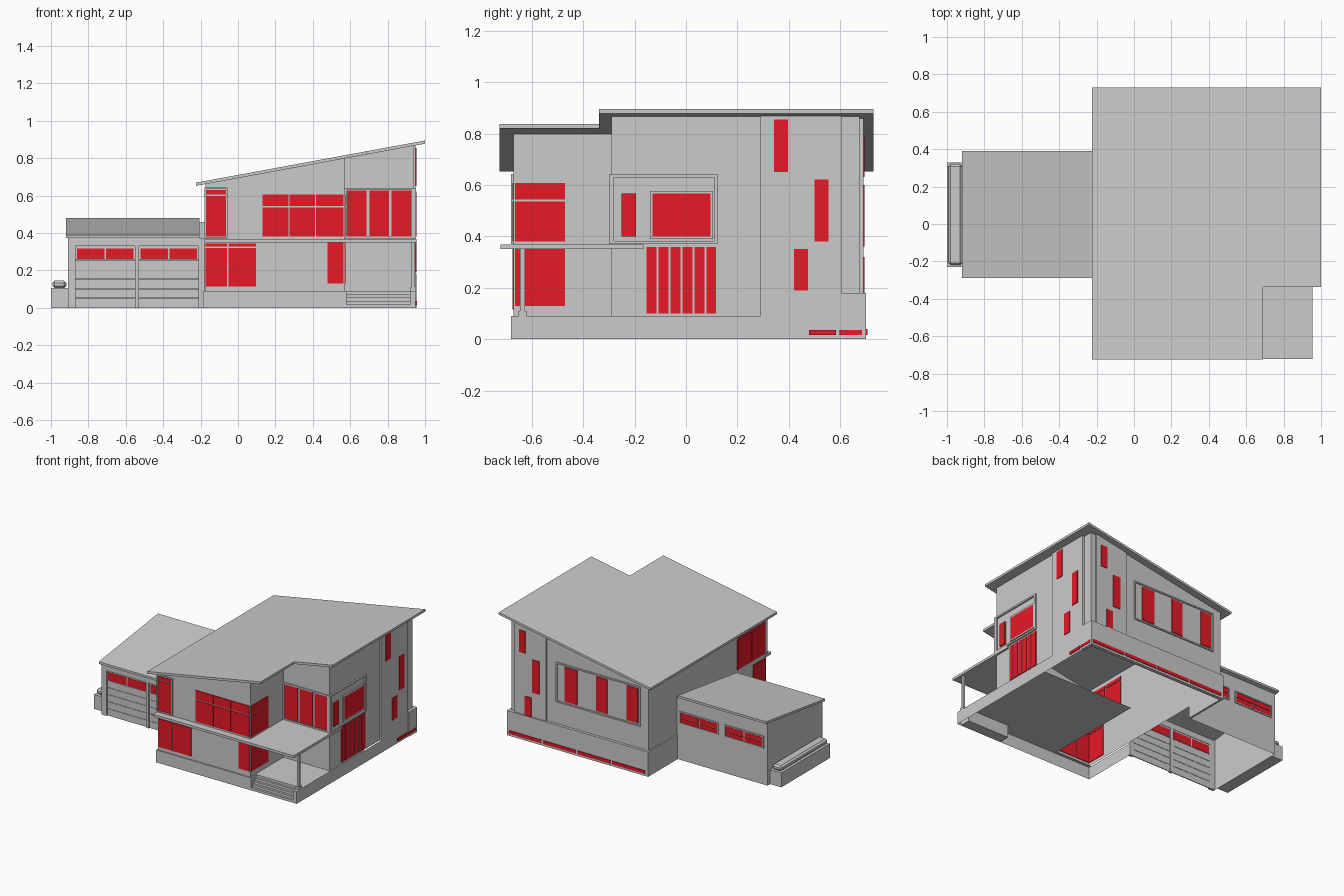
import bpy, bmesh

if "Cube" in bpy.data.objects:
    bpy.data.objects.remove(bpy.data.objects["Cube"])

red = bpy.data.materials.new("red_glass")
red.diffuse_color = (0.8, 0.01, 0.02, 1)
red.use_nodes = True
red.node_tree.nodes["Principled BSDF"].inputs["Base Color"].default_value = red.diffuse_color


def mesh(name, verts, faces, mat=None, fix=True):
    me = bpy.data.meshes.new(name)
    me.from_pydata(verts, [], faces)
    if fix:
        bm = bmesh.new()
        bm.from_mesh(me)
        bmesh.ops.recalc_face_normals(bm, faces=bm.faces)
        bm.to_mesh(me)
        bm.free()
    ob = bpy.data.objects.new(name, me)
    bpy.context.collection.objects.link(ob)
    if mat:
        me.materials.append(mat)
    return ob


def as_fn(z):
    return z if callable(z) else (lambda x, y: z)


def prism(name, poly, z0, z1, mat=None):
    """Solid from a plan outline between two heights (numbers or functions)."""
    f0, f1, n = as_fn(z0), as_fn(z1), len(poly)
    verts = [(x, y, f0(x, y)) for x, y in poly] + [(x, y, f1(x, y)) for x, y in poly]
    faces = [tuple(range(n))[::-1], tuple(range(n, 2 * n))]
    faces += [(i, (i + 1) % n, (i + 1) % n + n, i + n) for i in range(n)]
    return mesh(name, verts, faces, mat)


def sheet(name, path, z0, z1, closed=False):
    """Open wall skin following a counter-clockwise plan path."""
    f0, f1, n = as_fn(z0), as_fn(z1), len(path)
    verts = [(x, y, f0(x, y)) for x, y in path] + [(x, y, f1(x, y)) for x, y in path]
    faces = [(i, (i + 1) % n, (i + 1) % n + n, i + n) for i in range(n if closed else n - 1)]
    return mesh(name, verts, faces, fix=False)


def box(name, x0, x1, y0, y1, z0, z1, mat=None):
    return prism(name, [(x0, y0), (x1, y0), (x1, y1), (x0, y1)], z0, z1, mat)


def panes(name, axis, at, spans, rows):
    """Grid of red panes set in a wall lying at a fixed x or y."""
    t = 0.005
    for a, b in spans:
        for z0, z1 in rows:
            if axis == 'x':
                box(name, at - t, at + t, a, b, z0, z1, red)
            else:
                box(name, a, b, at - t, at + t, z0, z1, red)


def frame(name, axis, at, a, b, z0, z1, w=0.012, d=0.01):
    """Rectangular raised trim around an area of a wall."""
    for p, q, r, s in ((a, b, z0, z0 + w), (a, b, z1 - w, z1),
                       (a, a + w, z0 + w, z1 - w), (b - w, b, z0 + w, z1 - w)):
        if axis == 'x':
            box(name, at - d, at + d, p, q, r, s)
        else:
            box(name, p, q, at - d, at + d, r, s)


# Main house walls and shed roof
def roof_under(x, y):
    return 0.652 + (x + 0.225) * 0.184


def roof_top(x, y):
    return roof_under(x, y) + 0.017


sheet("house_walls", [(-.175, -.67), (.57, -.67), (.57, -.29), (.94, -.29), (.94, .29),
                      (.95, .29), (.95, .605), (.935, .605), (.935, .675), (.9, .675),
                      (.9, .69), (.645, .69), (.645, .68), (-.175, .68)],
      0.09, roof_under, closed=True)
prism("house_roof", [(-.225, -.725), (.69, -.725), (.69, -.338), (1, -.338), (1, .73),
                     (-.225, .73)], roof_under, roof_top)

# Plinth, porch floor and steps
sheet("front_plinth", [(-.185, -.26), (-.185, -.68), (.58, -.68), (.58, -.6), (.92, -.6),
                       (.92, -.68), (.95, -.68), (.95, .605)], 0, 0.09)
mesh("porch_floor", [(x, y, .09) for x, y in
                     [(-.185, -.68), (.58, -.68), (.58, -.6), (.92, -.6), (.92, -.68), (.95, -.68),
                      (.95, .1), (.11, .1), (.11, -.66), (-.185, -.66)]], [tuple(range(10))], fix=False)
prism("back_plinth", [(.93, .605), (.955, .605), (.955, .7), (-.185, .7), (-.185, .36),
                      (-.17, .36), (-.17, .675), (.93, .675)], 0, 0.18)
for i in range(5):
    box("porch_step", .58, .92, -.68 + i * .016, -.6, i * .018, (i + 1) * .018)

# Porch canopy and its post
prism("canopy", [(-.18, -.722), (.955, -.722), (.955, -.165), (.935, -.165), (.935, -.285),
                 (.565, -.285), (.565, -.66), (-.18, -.66)], .35, .368)
box("porch_post", .927, .945, -.645, -.627, .09, .35)
box("post_foot", .922, .95, -.652, -.62, .09, .11)

# Front windows
up = [(.38, .535), (.543, .607)]
panes("front_corner_upper", 'y', -.67, [(-.172, -.062)], [(.38, .598), (.605, .63)])
frame("front_corner_trim", 'y', -.67, -.18, -.055, .37, .643, .008)
panes("front_corner_lower", 'y', -.67, [(-.17, -.058), (-.051, .095)], [(.115, .32), (.327, .345)])
panes("front_upper", 'y', -.67, [(.13, .27), (.275, .413), (.418, .563)], up)
panes("front_lower", 'y', -.67, [(.478, .563)], [(.13, .35)])
panes("front_bay", 'y', -.29, [(.583, .688), (.703, .808), (.822, .925)], [(.38, .628)])
frame("front_bay_trim", 'y', -.29, .57, .95, .37, .64, .01)

# Windows on the side of the front block
panes("inner_upper", 'x', .57, [(-.665, -.47)], up)
panes("inner_lower", 'x', .57, [(-.665, -.47)], [(.13, .35)])

# Right side windows
panes("right_bay", 'x', .945, [(-.25, -.195), (-.13, .095)], [(.4, .567)])
frame("right_bay_trim", 'x', .94, -.3, .122, .37, .64, .012, .012)
frame("right_window_trim", 'x', .942, -.14, .105, .39, .577, .01, .008)
panes("right_strip", 'x', .94, [(-.153 + i * .0465, -.115 + i * .0465) for i in range(6)], [(.1, .358)])
for a, b, z0, z1 in ((.343, .397, .65, .855), (.5, .555, .38, .622), (.42, .475, .19, .35)):
    panes("right_slit", 'x', .95, [(a, b)], [(z0, z1)])
panes("right_basement", 'x', .952, [(.478, .583), (.597, .685)], [(.016, .036)])

# Back windows
panes("back_window", 'y', .68, [(-.087, 0), (.157, .246), (.4, .5)], [(.36, .61)])
frame("back_window_trim", 'y', .68, -.11, .57, .34, .63, .01, .008)
for a, b, z0, z1 in ((.813, .862, .63, .79), (.7, .758, .36, .6), (.765, .815, .18, .32)):
    panes("back_slit", 'y', .69, [(a, b)], [(z0, z1)])
panes("back_basement", 'y', .7, [(-.16 + i * .278, .105 + i * .278) for i in range(4)], [(.016, .04)])

# Left windows
panes("left_upper", 'x', -.175, [(-.665, -.505), (-.495, -.34)], [(.38, .598), (.605, .63)])
panes("left_lower", 'x', -.175, [(-.665, -.52)], [(.115, .32), (.327, .345)])


# Garage shell and roof
def garage_under(x, y):
    return .372 + (y + .29) * .135


def garage_top(x, y):
    return garage_under(x, y) + .016


sheet("garage_walls", [(-.18, .36), (-.91, .36), (-.91, -.275)], 0, garage_under)
prism("garage_roof", [(-.92, -.29), (-.205, -.29), (-.205, .39), (-.92, .39)], garage_under, garage_top)
box("garage_header", -.91, -.18, -.275, -.255, .33, .374)
for a, b in ((-.91, -.87), (-.55, -.528), (-.21, -.18)):
    box("garage_pillar", a, b, -.275, -.255, 0, .33)

# Sectional garage doors with a row of panes
for a, b in ((-.87, -.55), (-.528, -.21)):
    for i in range(6):
        z = i * .0515
        box("door_panel", a, b, -.264, -.258, z, .33 if i == 5 else z + .0495)
    m = (a + b) / 2
    panes("door_window", 'y', -.261, [(a + .008, m - .004), (m + .004, b - .008)], [(.26, .318)])

# Garage back windows
for a in (-.87, -.506):
    panes("garage_back_window", 'y', .36, [(a, a + .143), (a + .152, a + .295)],
          [(.275, .305), (.311, .345)])
    frame("garage_window_trim", 'y', .36, a - .01, a + .305, .265, .355, .008, .007)

# Low planter beside the garage
box("planter_base", -1, -.91, -.23, .33, 0, .105)
top = box("planter_top", -.992, -.918, -.22, .32, .105, .145)
bev = top.modifiers.new("bevel", 'BEVEL')
bev.width = .012
bev.segments = 1
